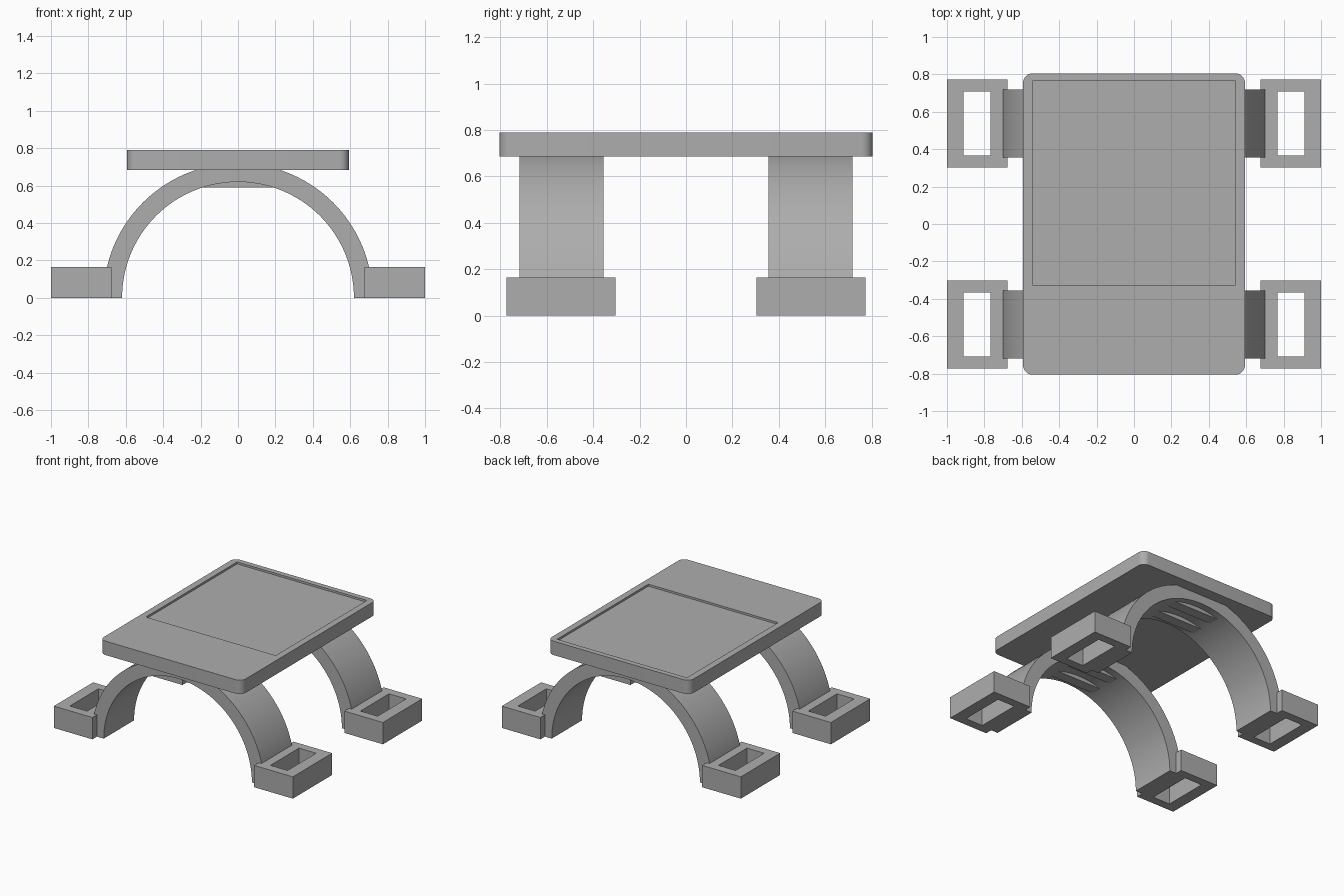
import bpy
import bmesh
from math import sin, cos, pi, radians

cube = bpy.data.objects.get("Cube")
if cube:
    bpy.data.objects.remove(cube, do_unlink=True)

grey = bpy.data.materials.new("mid grey")
grey.use_nodes = True
colour = (0.42, 0.42, 0.42, 1)
grey.diffuse_color = colour
grey.node_tree.nodes["Principled BSDF"].inputs["Base Color"].default_value = colour


def finish(name, bm):
    """Turn a bmesh into a named grey object."""
    bmesh.ops.recalc_face_normals(bm, faces=bm.faces[:])
    mesh = bpy.data.meshes.new(name)
    bm.to_mesh(mesh)
    bm.free()
    mesh.materials.append(grey)
    obj = bpy.data.objects.new(name, mesh)
    bpy.context.collection.objects.link(obj)
    return obj


def prism(bm, points, offset):
    """Extrude a closed outline along an offset."""
    face = bm.faces.new([bm.verts.new(p) for p in points])
    moved = bmesh.ops.extrude_face_region(bm, geom=[face], use_keep_orig=True)
    verts = [v for v in moved["geom"] if isinstance(v, bmesh.types.BMVert)]
    bmesh.ops.translate(bm, verts=verts, vec=offset)


def rectangle(x0, x1, y0, y1, z):
    return [(x0, y0, z), (x1, y0, z), (x1, y1, z), (x0, y1, z)]


def smooth(obj):
    bpy.ops.object.select_all(action="DESELECT")
    obj.select_set(True)
    bpy.context.view_layer.objects.active = obj
    bpy.ops.object.shade_smooth_by_angle(angle=radians(30))


def cut(obj, cutter):
    cutter.hide_render = True
    cutter.hide_viewport = True
    mod = obj.modifiers.new("cut", "BOOLEAN")
    mod.operation = "DIFFERENCE"
    mod.solver = "EXACT"
    mod.object = cutter


# Table top: rounded slab with a shallow rectangular recess
W, L, R, BOTTOM, TOP = 0.593, 0.805, 0.05, 0.685, 0.79
STEPS = 8
outline = []
for i, (sx, sy) in enumerate([(1, 1), (-1, 1), (-1, -1), (1, -1)]):
    for k in range(STEPS + 1):
        a = (i + k / STEPS) * pi / 2
        outline.append((sx * (W - R) + R * cos(a), sy * (L - R) + R * sin(a), BOTTOM))
bm = bmesh.new()
prism(bm, outline, (0, 0, TOP - BOTTOM))
top_plate = finish("top_plate", bm)
bm = bmesh.new()
prism(bm, rectangle(-0.543, 0.543, -0.325, 0.765, TOP - 0.015), (0, 0, 0.1))
cut(top_plate, finish("recess_cutter", bm))
smooth(top_plate)


# Arched legs: half rings running across the model
INNER, OUTER, SEGMENTS = 0.62, 0.72, 48
Y_NEAR, Y_FAR = 0.356, 0.719


def arc(radius, y):
    angles = [pi * i / SEGMENTS for i in range(SEGMENTS + 1)]
    return [(radius * cos(a), y, radius * sin(a)) for a in angles]


for side, sy in (("front", -1), ("back", 1)):
    bm = bmesh.new()
    inner, outer = ([bm.verts.new(p) for p in arc(r, sy * Y_NEAR)] for r in (INNER, OUTER))
    strip = [bm.faces.new((inner[i], inner[i + 1], outer[i + 1], outer[i]))
             for i in range(SEGMENTS)]
    moved = bmesh.ops.extrude_face_region(bm, geom=strip, use_keep_orig=True)
    verts = [v for v in moved["geom"] if isinstance(v, bmesh.types.BMVert)]
    bmesh.ops.translate(bm, verts=verts, vec=(0, sy * (Y_FAR - Y_NEAR), 0))
    smooth(finish(side + "_arch", bm))

    # Flat mounting bars under the crown of the arch
    bm = bmesh.new()
    for y in (0.45, 0.625):
        prism(bm, rectangle(-0.2, 0.2, sy * y - 0.04, sy * y + 0.04, 0.59), (0, 0, 0.1))
    finish(side + "_mounting_bars", bm)

    # Feet: blocks with a rectangular through hole
    for hand, sx in (("left", 1), ("right", -1)):
        bm = bmesh.new()
        out, hole = ([bm.verts.new((sx * x, sy * y, 0)) for x, y, _ in rectangle(*b, 0)]
                     for b in ((0.677, 1.0, 0.303, 0.773), (0.767, 0.911, 0.367, 0.708)))
        ring = [bm.faces.new((out[i - 1], out[i], hole[i], hole[i - 1])) for i in range(4)]
        moved = bmesh.ops.extrude_face_region(bm, geom=ring, use_keep_orig=True)
        verts = [v for v in moved["geom"] if isinstance(v, bmesh.types.BMVert)]
        bmesh.ops.translate(bm, verts=verts, vec=(0, 0, 0.165))
        finish(f"{side}_{hand}_foot", bm)
